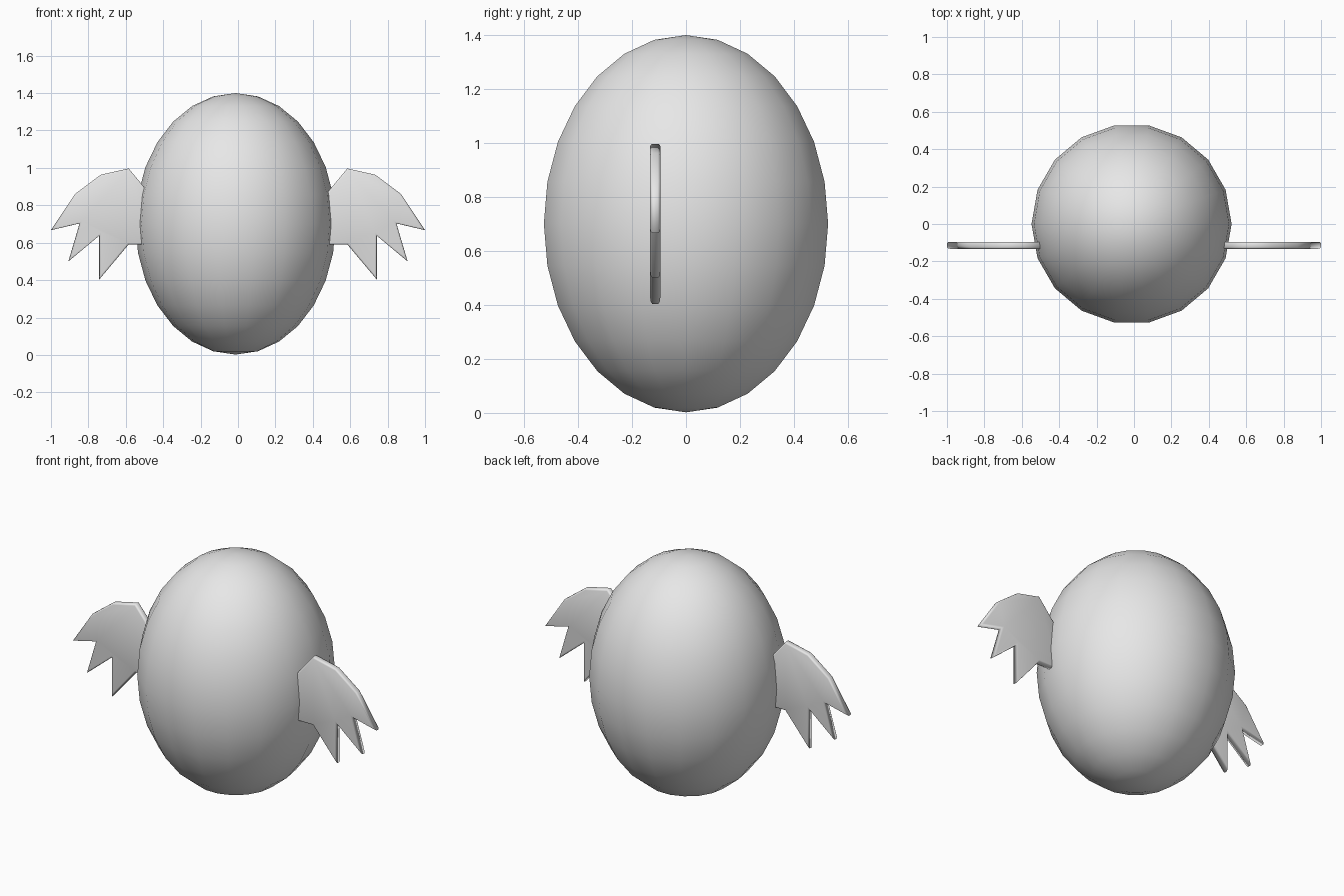
import bpy, bmesh
from math import radians
from mathutils import Matrix

cube = bpy.data.objects.get("Cube")
if cube:
    bpy.data.objects.remove(cube, do_unlink=True)

# Plain grey for every part
grey = bpy.data.materials.new("light_grey")
grey.use_nodes = True
grey.diffuse_color = (0.8, 0.8, 0.8, 1)
grey.node_tree.nodes["Principled BSDF"].inputs["Base Color"].default_value = (0.8, 0.8, 0.8, 1)


def finish(bm, name):
    mesh = bpy.data.meshes.new(name)
    bmesh.ops.recalc_face_normals(bm, faces=bm.faces)
    bm.to_mesh(mesh)
    bm.free()
    mesh.materials.append(grey)
    mesh.shade_smooth()
    obj = bpy.data.objects.new(name, mesh)
    bpy.context.collection.objects.link(obj)
    return obj


# Egg-shaped body
bm = bmesh.new()
bmesh.ops.create_uvsphere(bm, u_segments=18, v_segments=14, radius=1,
                          matrix=Matrix.Rotation(radians(90), 4, "Z"))
bmesh.ops.scale(bm, vec=(0.535, 0.535, 0.699), verts=bm.verts)
body = finish(bm, "body")
body.location = (-0.013, 0, 0.701)

# Feathered wing outline (x, z), from the hidden root round the tips
OUTLINE = [(0.45, 0.835), (0.585, 0.997), (0.735, 0.963), (0.872, 0.86),
           (1.0, 0.667), (0.847, 0.703), (0.907, 0.5), (0.742, 0.637),
           (0.742, 0.403), (0.585, 0.59), (0.45, 0.59)]
BACK, FRONT = -0.095, -0.133


def wing(name, side):
    bm = bmesh.new()
    face = bm.faces.new([bm.verts.new((side * x, FRONT, z)) for x, z in OUTLINE])
    solid = bmesh.ops.extrude_face_region(bm, geom=[face], use_keep_orig=True)
    moved = [v for v in solid["geom"] if isinstance(v, bmesh.types.BMVert)]
    bmesh.ops.translate(bm, vec=(0, BACK - FRONT, 0), verts=moved)
    # Round only the front and back rims, leaving the feather tips sharp
    rims = [e for e in bm.edges if abs(e.verts[0].co.y - e.verts[1].co.y) < 0.001]
    bmesh.ops.bevel(bm, geom=rims, offset=0.009, segments=2, profile=0.5,
                    affect="EDGES", clamp_overlap=True)
    return finish(bm, name)


wing("left_wing", 1)
wing("right_wing", -1)
